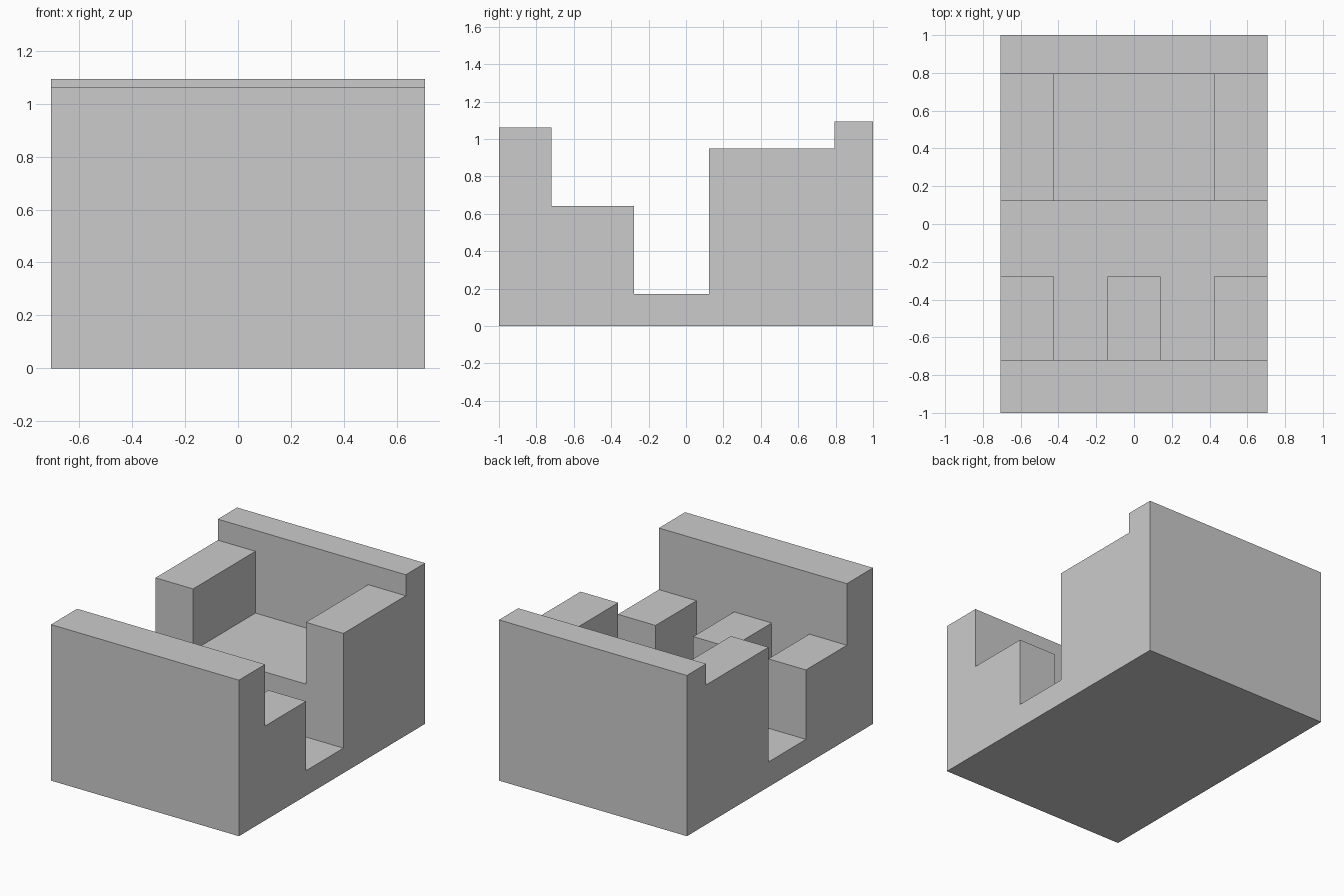
import bpy, bmesh
from math import radians

if "Cube" in bpy.data.objects:
    bpy.data.objects.remove(bpy.data.objects["Cube"])

HALF_W = 0.707           # half width in x
BAY = 2 * HALF_W / 5     # width is divided into five equal bays
FLOOR, SEAT = 0.17, 0.53


def mesh_object(name, bm):
    bmesh.ops.recalc_face_normals(bm, faces=bm.faces)
    mesh = bpy.data.meshes.new(name)
    bm.to_mesh(mesh)
    bm.free()
    obj = bpy.data.objects.new(name, mesh)
    bpy.context.collection.objects.link(obj)
    return obj


def extrude_profile(name, points, x0, x1):
    """Extrude a closed (y, z) profile along x."""
    bm = bmesh.new()
    face = bm.faces.new([bm.verts.new((x0, y, z)) for y, z in points])
    ext = bmesh.ops.extrude_face_region(bm, geom=[face])
    moved = [g for g in ext["geom"] if isinstance(g, bmesh.types.BMVert)]
    bmesh.ops.translate(bm, verts=moved, vec=(x1 - x0, 0, 0))
    return mesh_object(name, bm)


def cut(body, name, x0, x1, y0, y1, z0, z1=1.3):
    """Carve a box-shaped pocket out of the body."""
    box = [(y0, z0), (y1, z0), (y1, z1), (y0, z1)]
    cutter = extrude_profile(name, box, x0, x1)
    cutter.hide_render = True
    mod = body.modifiers.new(name, "BOOLEAN")
    mod.operation, mod.solver, mod.object = "DIFFERENCE", "EXACT", cutter
    bpy.context.view_layer.objects.active = body
    bpy.ops.object.modifier_apply(modifier=mod.name)
    bpy.data.objects.remove(cutter)


# Stepped body: front wall, low blocks, cross channel, tall blocks, back wall
body = extrude_profile("stepped_body", [
    (-1, 0), (1, 0), (1, 1.093), (0.793, 1.093), (0.793, 0.95), (0.123, 0.95),
    (0.123, FLOOR), (-0.279, FLOOR), (-0.279, 0.642), (-0.719, 0.642),
    (-0.719, 1.061), (-1, 1.061)], -HALF_W, HALF_W)

# Two slots leave three low blocks against the front wall
for side in (-1, 1):
    xs = sorted((side * BAY * 0.5, side * BAY * 1.5))
    cut(body, "front_slot", *xs, -0.719, -0.1, FLOOR)

# Raised seat between the two tall blocks
cut(body, "seat_pocket", -1.5 * BAY, 1.5 * BAY, 0.0, 0.793, SEAT)

# Tidy the coplanar faces left by the cuts
bm = bmesh.new()
bm.from_mesh(body.data)
bmesh.ops.remove_doubles(bm, verts=bm.verts, dist=1e-5)
bmesh.ops.dissolve_limit(bm, angle_limit=radians(1), verts=bm.verts, edges=bm.edges)
bm.to_mesh(body.data)
bm.free()
